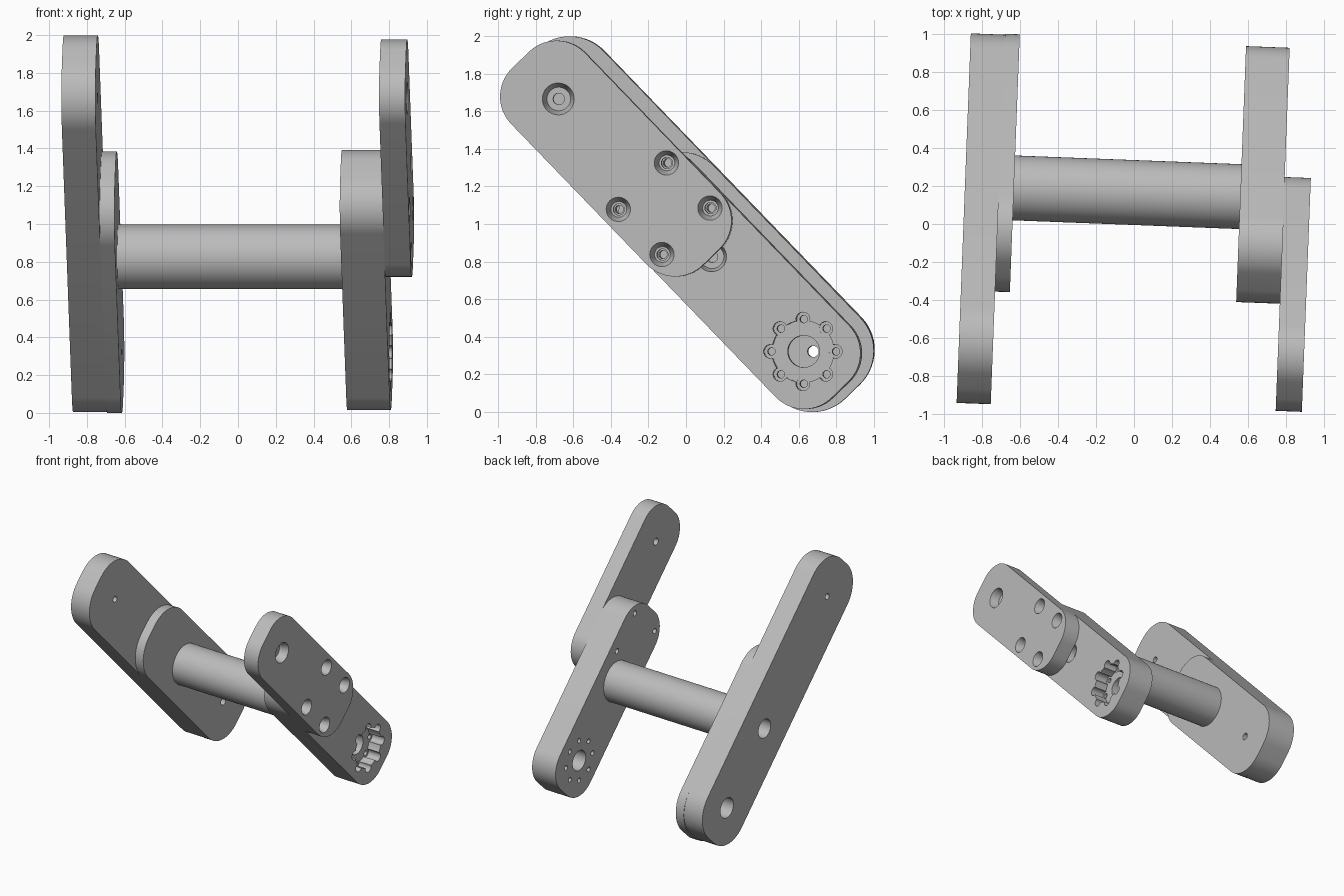
import bpy, bmesh, math
from mathutils import Matrix, Vector

if "Cube" in bpy.data.objects:
    bpy.data.objects.remove(bpy.data.objects["Cube"])

grey = bpy.data.materials.new("light_grey")
grey.use_nodes = True
GREY = (0.5, 0.5, 0.5, 1)
grey.diffuse_color = GREY
grey.node_tree.nodes["Principled BSDF"].inputs["Base Color"].default_value = GREY

# Part frame: first axis along the arms, second across them, third along the rod
AXES = Matrix(((0, 0, 1, 0), (1, 0, 0, 0), (0, 1, 0, 0), (0, 0, 0, 1)))
FRAME = (Matrix.Rotation(-0.0385, 4, "Z") @ Matrix.Rotation(math.radians(-46), 4, "X") @ AXES)
MID = 0.693           # centre line of all the arms
ROD, PIVOT, TIP = -0.479, 0.222, -1.646
SCREWS = [(-0.834 + a * 0.167, MID + b * 0.178) for a in (-1, 1) for b in (-1, 1)]


def make_object(name, bm):
    bmesh.ops.recalc_face_normals(bm, faces=bm.faces)
    mesh = bpy.data.meshes.new(name)
    bm.to_mesh(mesh)
    bm.free()
    mesh.materials.append(grey)
    obj = bpy.data.objects.new(name, mesh)
    bpy.context.collection.objects.link(obj)
    obj.matrix_world = FRAME
    return obj


def stack(name, rings):
    """Solid skinned through matching closed rings of points."""
    bm = bmesh.new()
    loops = [[bm.verts.new(p) for p in ring] for ring in rings]
    n = len(loops[0])
    for a, b in zip(loops, loops[1:]):
        for i in range(n):
            bm.faces.new((a[i], a[(i + 1) % n], b[(i + 1) % n], b[i]))
    bm.faces.new(loops[0])
    bm.faces.new(loops[-1])
    return make_object(name, bm)


def turned(name, p, q, profile, n=32):
    """Round solid about the rod direction; profile is (radius, height) pairs."""
    turns = [2 * math.pi * i / n for i in range(n)]
    return stack(name, [[(p + r * math.cos(t), q + r * math.sin(t), u) for t in turns]
                        for r, u in profile])


def arm(name, centre, half_length, half_width, radius, low, high, steps=14):
    """Plate with rounded corners."""
    outline = []
    for k, (sx, sy) in enumerate(((1, 1), (-1, 1), (-1, -1), (1, -1))):
        for i in range(steps + 1):
            t = math.pi / 2 * (k + i / steps)
            outline.append((centre + sx * (half_length - radius) + radius * math.cos(t),
                            MID + sy * (half_width - radius) + radius * math.sin(t)))
    return stack(name, [[(p, q, u) for p, q in outline] for u in (low, high)])


def drill(obj, p, q, profile, n=32):
    cutter = turned("cutter", p, q, profile, n)
    cutter.hide_render = True
    mod = obj.modifiers.new("hole", "BOOLEAN")
    mod.operation, mod.solver, mod.object = "DIFFERENCE", "EXACT", cutter
    bpy.context.view_layer.objects.active = obj
    bpy.ops.object.modifier_apply(modifier=mod.name)
    mesh = cutter.data
    bpy.data.objects.remove(cutter)
    bpy.data.meshes.remove(mesh)


def stepped(outer, inner, bore, face, floor, back):
    """Countersunk hole: tapered mouth, flat floor, narrow bore."""
    over = 0.02 if face > back else -0.02
    return [(outer, face + over), (outer, face), (inner, floor), (bore, floor), (bore, back - over)]


# Upper arm on the left side, with its tip hole and four screw holes
upper_arm = arm("upper_arm", -1.205, 0.73, 0.273, 0.21, 0.784, 0.922)
drill(upper_arm, TIP, MID, stepped(0.085, 0.063, 0.03, 0.922, 0.85, 0.784))
for p, q in SCREWS:
    drill(upper_arm, p, q, stepped(0.065, 0.042, 0.03, 0.922, 0.85, 0.784), 24)

# Lower arm, with screw holes, rod hole and the lobed coupling pocket
lower_arm = arm("lower_arm", -0.308, 0.814, 0.273, 0.21, 0.554, 0.784)
for p, q in SCREWS:
    drill(lower_arm, p, q, [(0.022, 0.5), (0.022, 0.8)], 20)
drill(lower_arm, ROD, MID, stepped(0.08, 0.063, 0.03, 0.784, 0.7, 0.554))
drill(lower_arm, PIVOT, MID, [(0.165, 0.67), (0.165, 0.8)], 48)
drill(lower_arm, PIVOT, MID, [(0.085, 0.5), (0.085, 0.7)])
for i in range(8):
    t = math.pi / 4 * i + math.radians(46)
    drill(lower_arm, PIVOT + 0.172 * math.cos(t), MID + 0.172 * math.sin(t),
          stepped(0.037, 0.037, 0.02, 0.784, 0.665, 0.554), 20)

# Long arm on the right side and the thinner plate on its inner face
long_arm = arm("long_arm", -0.723, 1.236, 0.305, 0.25, -0.898, -0.718)
inner_plate = arm("inner_plate", -0.292, 0.812, 0.305, 0.25, -0.718, -0.64)
drill(long_arm, TIP, MID, [(0.025, -0.95), (0.025, -0.68)], 20)
for p, r in ((ROD, 0.08), (PIVOT, 0.085)):
    drill(long_arm, p, MID, stepped(r, r, 0.03, -0.898, -0.76, -0.718))
drill(inner_plate, PIVOT, MID, [(0.03, -0.75), (0.03, -0.6)], 20)

# Cross rod
rod = turned("cross_rod", ROD, MID, [(0.171, -0.64), (0.171, 0.554)], 64)

for obj in (upper_arm, lower_arm, long_arm, inner_plate, rod):
    bpy.ops.object.select_all(action="DESELECT")
    obj.select_set(True)
    bpy.context.view_layer.objects.active = obj
    bpy.ops.object.shade_smooth_by_angle(angle=math.radians(30))
